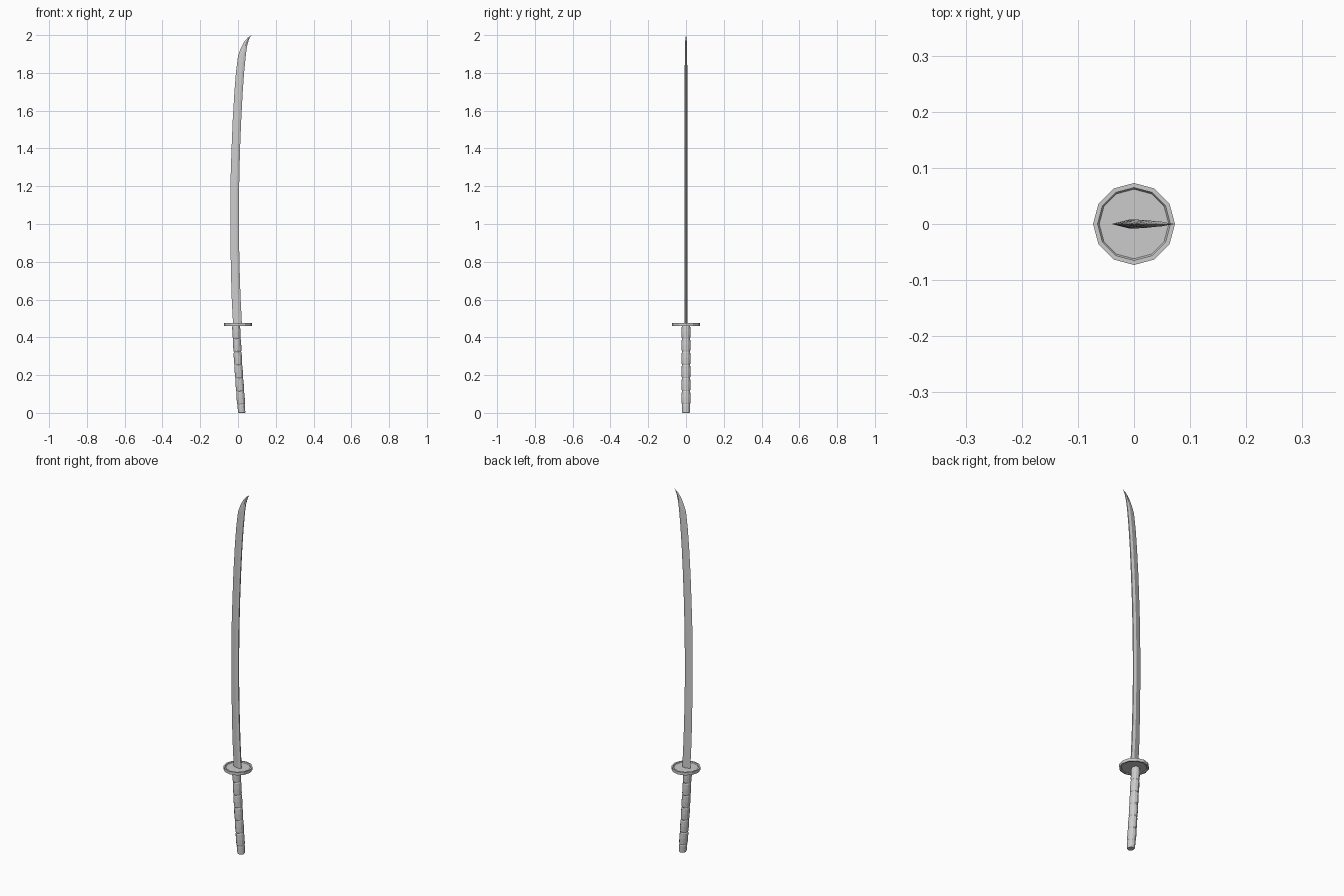
import bpy, bmesh
from math import sin, cos, pi


def loft(name, rings, angle=None):
    """Skin a list of equal-length point rings and cap both ends."""
    bm = bmesh.new()
    vs = [[bm.verts.new(p) for p in r] for r in rings]
    n = len(rings[0])
    for a, b in zip(vs, vs[1:]):
        for i in range(n):
            j = (i + 1) % n
            bm.faces.new((a[i], a[j], b[j], b[i]))
    bm.faces.new(vs[0][::-1])
    bm.faces.new(vs[-1])
    bmesh.ops.remove_doubles(bm, verts=bm.verts, dist=1e-5)
    bmesh.ops.recalc_face_normals(bm, faces=bm.faces)
    me = bpy.data.meshes.new(name)
    bm.to_mesh(me)
    bm.free()
    ob = bpy.data.objects.new(name, me)
    bpy.context.collection.objects.link(ob)
    return ob


def circle(cx, z, rx, ry, n=12, tilt=0.0):
    return [(cx + rx * cos(2 * pi * i / n), ry * sin(2 * pi * i / n),
             z + tilt * rx * cos(2 * pi * i / n)) for i in range(n)]


# Blade: (z at edge, edge x, z at spine, spine x, half thickness)
stations = [
    (0.465, -0.026, 0.465, 0.021, 0.008),
    (0.62, -0.034, 0.62, 0.013, 0.008),
    (0.78, -0.038, 0.78, 0.008, 0.008),
    (0.94, -0.040, 0.94, 0.005, 0.008),
    (1.10, -0.040, 1.10, 0.005, 0.008),
    (1.25, -0.039, 1.25, 0.007, 0.008),
    (1.40, -0.034, 1.40, 0.011, 0.008),
    (1.55, -0.028, 1.55, 0.017, 0.008),
    (1.70, -0.019, 1.70, 0.025, 0.007),
    (1.80, -0.011, 1.81, 0.033, 0.007),
    (1.89, 0.000, 1.90, 0.042, 0.006),
    (1.93, 0.015, 1.945, 0.049, 0.005),
    (1.965, 0.033, 1.975, 0.057, 0.004),
    (1.985, 0.050, 1.99, 0.064, 0.002),
    (2.0, 0.071, 2.0, 0.0715, 0.0003),
]
rings = []
for ze, xe, zs, xs, t in stations:
    xr, zr = xe + 0.7 * (xs - xe), ze + 0.7 * (zs - ze)
    rings.append([(xe, 0, ze), (xr, -t, zr), (xs, -t * 0.4, zs),
                  (xs, t * 0.4, zs), (xr, t, zr)])
loft("blade", rings)

# Guard: twelve-sided disc with a raised rim on both faces
loft("guard", [circle(0, z, r, r) for z, r in (
    (0.464, 0.062), (0.460, 0.065), (0.460, 0.073),
    (0.476, 0.073), (0.476, 0.065), (0.471, 0.062))])


# Grip: slightly curved, wrapped in bands separated by shallow grooves
def grip_x(z):
    u = z / 0.46
    return 0.020 - 0.030 * u + 0.007 * u * (u - 1)


bands = 6
edges = [0.045 + (0.462 - 0.045) * i / bands for i in range(bands + 1)]
profile = [(0.0, 0.018), (0.004, 0.0205), (0.039, 0.0215)]
for lo, hi in zip(edges, edges[1:]):
    h = hi - lo
    profile += [(lo, 0.0205), (lo + 0.006, 0.0225),
                (lo + h * 0.5, 0.0235), (hi - 0.006, 0.0225)]
profile.append((0.464, 0.0205))
loft("grip", [circle(grip_x(z), z, r * 0.93, r, 12, 0.06 if z > 0.02 and z < 0.44 else 0)
              for z, r in profile])
